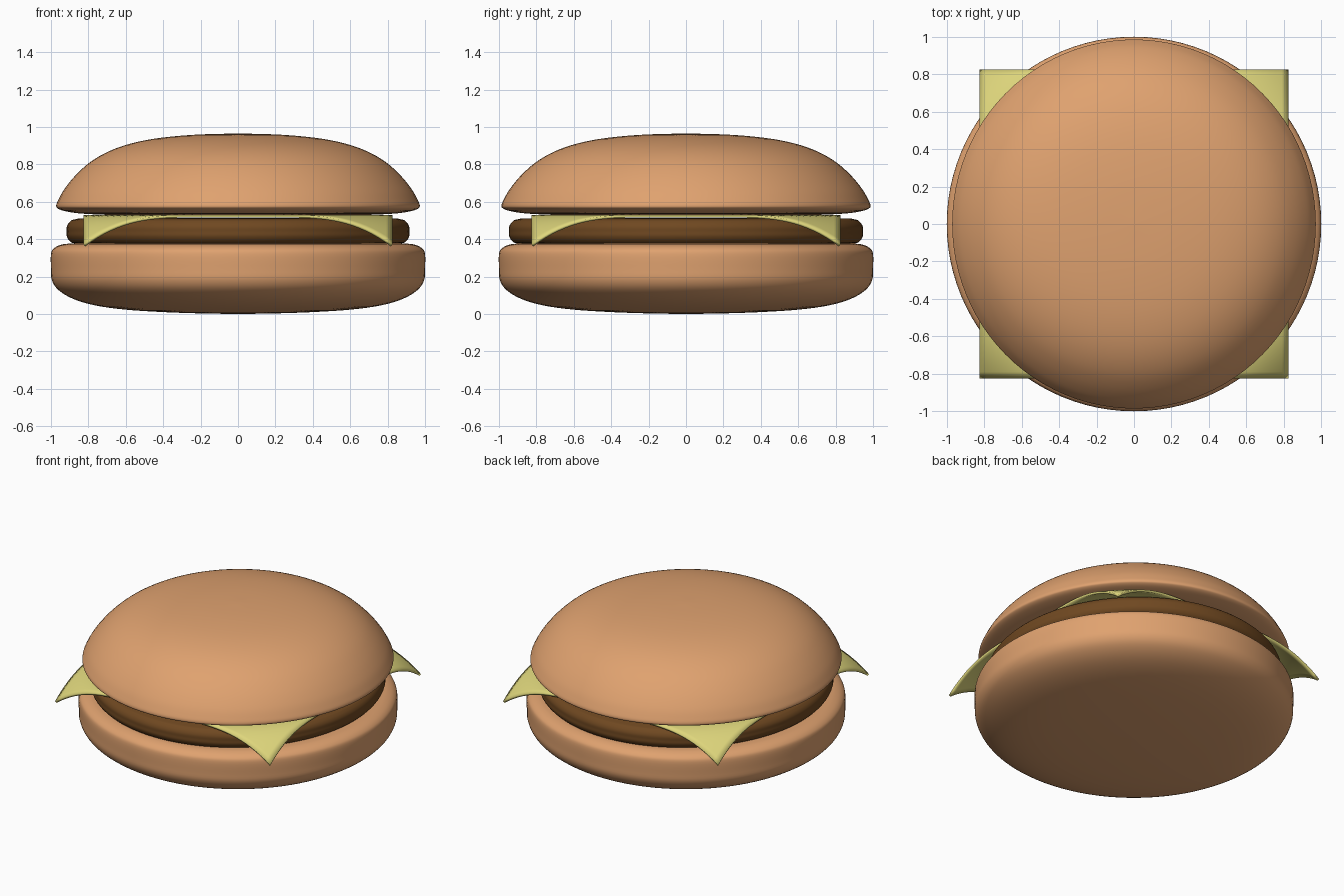
import bpy, bmesh, math
from mathutils import Vector

if "Cube" in bpy.data.objects:
    bpy.data.objects.remove(bpy.data.objects["Cube"])

SEGMENTS = 96


def material(name, rgb):
    m = bpy.data.materials.new(name)
    m.diffuse_color = (*rgb, 1)
    m.use_nodes = True
    m.node_tree.nodes["Principled BSDF"].inputs["Base Color"].default_value = m.diffuse_color
    return m


def make_object(name, bm, mat):
    bmesh.ops.recalc_face_normals(bm, faces=bm.faces)
    me = bpy.data.meshes.new(name)
    bm.to_mesh(me)
    bm.free()
    for p in me.polygons:
        p.use_smooth = True
    me.materials.append(mat)
    ob = bpy.data.objects.new(name, me)
    bpy.context.collection.objects.link(ob)
    return ob


def smooth_path(points, steps=4):
    """Catmull-Rom curve through the profile points."""
    pts = [Vector(p) for p in points]
    pts = [pts[0]] + pts + [pts[-1]]
    out = []
    for a, b, c, d in zip(pts, pts[1:], pts[2:], pts[3:]):
        for i in range(steps):
            t = i / steps
            out.append(0.5 * (2 * b + (c - a) * t + (2 * a - 5 * b + 4 * c - d) * t**2
                              + (3 * b - a - 3 * c + d) * t**3))
    return out + [pts[-1]]


def lathe(name, profile, mat, sx=1.0, sy=1.0):
    """Revolve a profile of (radius, z) that starts and ends on the axis."""
    path = smooth_path(profile)
    bm = bmesh.new()
    rings = []
    for r, z in path[1:-1]:
        rings.append([bm.verts.new((r * sx * math.cos(a), r * sy * math.sin(a), z))
                      for a in (2 * math.pi * k / SEGMENTS for k in range(SEGMENTS))])
    ends = [bm.verts.new((0, 0, path[i].y)) for i in (0, -1)]
    for k in range(SEGMENTS):
        n = (k + 1) % SEGMENTS
        for lo, hi in zip(rings, rings[1:]):
            bm.faces.new((lo[k], lo[n], hi[n], hi[k]))
        bm.faces.new((ends[0], rings[0][n], rings[0][k]))
        bm.faces.new((ends[1], rings[-1][k], rings[-1][n]))
    return make_object(name, bm, mat)


bread = material("bread", (0.74, 0.36, 0.16))
meat = material("meat", (0.16, 0.065, 0.015))
dairy = material("dairy", (0.73, 0.67, 0.20))

# Bottom bun: rounded base, straight wall, tight upper edge
lathe("bottom_bun", [(0, 0), (0.2, 0.003), (0.4, 0.01), (0.6, 0.023), (0.76, 0.045),
                     (0.88, 0.08), (0.96, 0.128), (0.995, 0.18), (1.0, 0.24),
                     (1.0, 0.32), (0.985, 0.35), (0.95, 0.369), (0.9, 0.376),
                     (0.75, 0.377), (0, 0.377)], bread)

# Patty: thick disc with rounded rim
lathe("patty", [(0, 0.372), (0.75, 0.372), (0.87, 0.377), (0.9, 0.39), (0.915, 0.415),
                (0.916, 0.44), (0.915, 0.467), (0.9, 0.492), (0.87, 0.506),
                (0.75, 0.512), (0, 0.512)], meat, 1.0, 1.033)

# Cheese slice: square sheet whose corners droop past the patty
bm = bmesh.new()
bmesh.ops.create_grid(bm, x_segments=48, y_segments=48, size=0.825)
for v in bm.verts:
    r = math.hypot(v.co.x, v.co.y)
    v.co.z = 0.53 - 1.8 * max(0, r - 0.87) ** 2
cheese = make_object("cheese_slice", bm, dairy)
solid = cheese.modifiers.new("thickness", "SOLIDIFY")
solid.thickness = 0.015
solid.offset = -1
bpy.context.view_layer.objects.active = cheese
cheese.select_set(True)
bpy.ops.object.shade_smooth_by_angle(angle=math.radians(40))

# Top bun: flattened dome with a rolled rim
lathe("top_bun", [(0, 0.526), (0.5, 0.527), (0.7, 0.53), (0.85, 0.538), (0.93, 0.551),
                  (0.965, 0.565), (0.972, 0.58), (0.962, 0.607), (0.93, 0.665),
                  (0.87, 0.74), (0.79, 0.812), (0.69, 0.87), (0.57, 0.912),
                  (0.42, 0.941), (0.22, 0.959), (0, 0.965)], bread, 1.0, 1.015)
